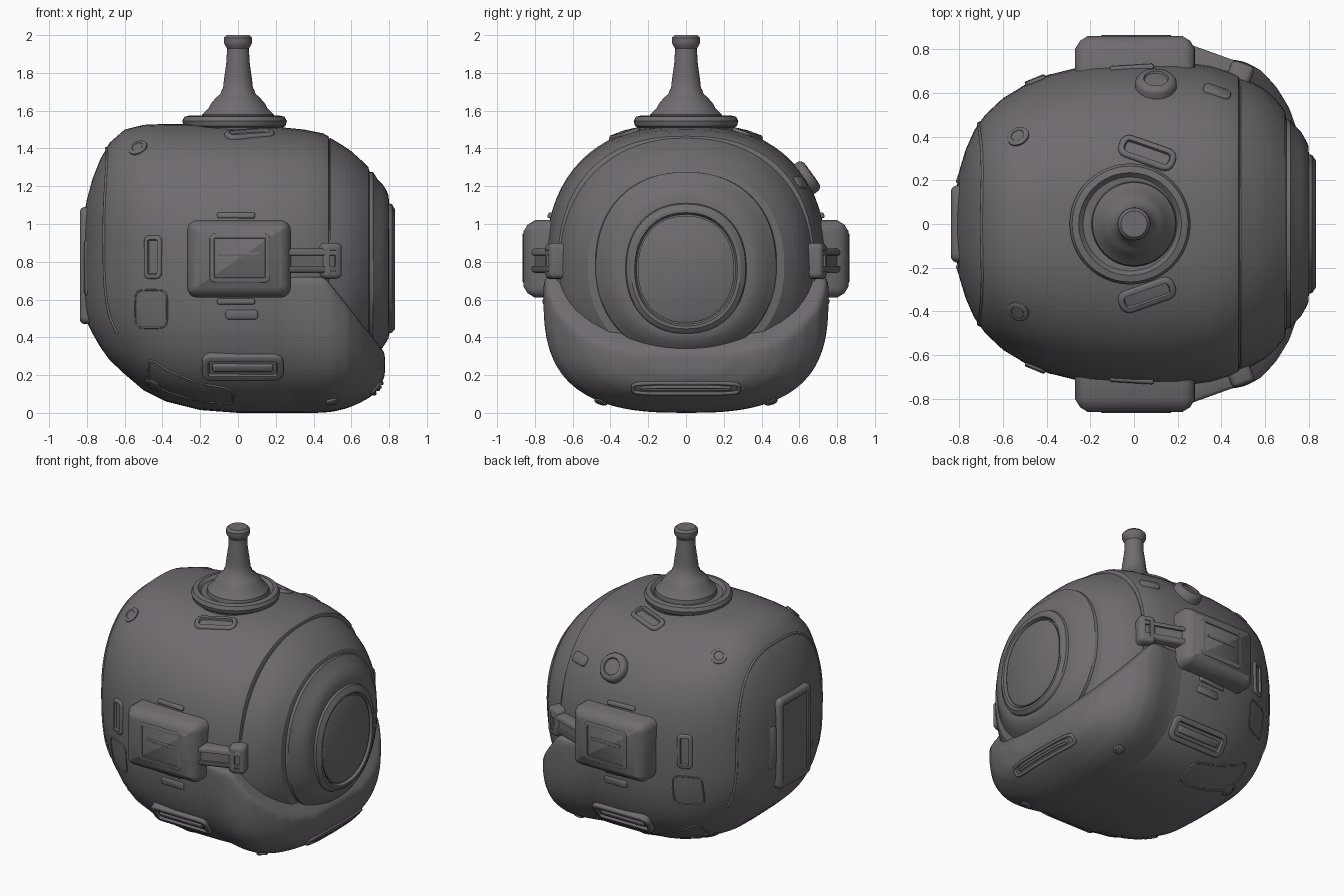
import bpy, bmesh, math
from mathutils import Vector, Matrix
from mathutils.bvhtree import BVHTree

if "Cube" in bpy.data.objects:
    bpy.data.objects.remove(bpy.data.objects["Cube"])

metal = bpy.data.materials.new("dark_grey_metal")
metal.diffuse_color = (0.16, 0.147, 0.162, 1)
metal.use_nodes = True
metal.node_tree.nodes["Principled BSDF"].inputs["Base Color"].default_value = metal.diffuse_color


def finish(name, bm, angle=35):
    bmesh.ops.recalc_face_normals(bm, faces=bm.faces)
    me = bpy.data.meshes.new(name)
    bm.to_mesh(me)
    bm.free()
    me.materials.append(metal)
    ob = bpy.data.objects.new(name, me)
    bpy.context.collection.objects.link(ob)
    bpy.ops.object.select_all(action='DESELECT')
    ob.select_set(True)
    bpy.context.view_layer.objects.active = ob
    bpy.ops.object.shade_smooth_by_angle(angle=math.radians(angle))
    return ob


def skin(bm, rings):
    n = len(rings[0])
    for a, b in zip(rings, rings[1:]):
        for i in range(n):
            bm.faces.new((a[i], a[(i + 1) % n], b[(i + 1) % n], b[i]))
    bm.faces.new(rings[0])
    bm.faces.new(rings[-1])
    bmesh.ops.recalc_face_normals(bm, faces=bm.faces)


def loft(sections, e_top, e_low, n=72):
    """Superellipse sections (x, top z, bottom z, half width) along x."""
    bm, rings = bmesh.new(), []
    for x, zt, zb, hw in sections:
        ring = []
        for i in range(n):
            c, s = math.cos(2 * math.pi * i / n), math.sin(2 * math.pi * i / n)
            e = e_top if s > 0 else e_low
            y = hw * math.copysign(abs(c) ** (2 / e), c)
            z = (zt + zb) / 2 + (zt - zb) / 2 * math.copysign(abs(s) ** (2 / e), s)
            ring.append(bm.verts.new((x, y, z)))
        rings.append(ring)
    skin(bm, rings)
    return bm


def lathe(profile, n=48):
    bm = bmesh.new()
    skin(bm, [[bm.verts.new((r * math.cos(2 * math.pi * i / n), r * math.sin(2 * math.pi * i / n), z))
               for i in range(n)] for r, z in profile])
    return bm


def frame(loc, normal, up):
    z = Vector(normal).normalized()
    y = Vector(up)
    y = (y - z * y.dot(z)).normalized()
    x = y.cross(z)
    m = Matrix((x, y, z)).transposed().to_4x4()
    m.translation = loc
    return m


def hit(tree, origin, direction):
    d = Vector(direction)
    loc, nor, _, _ = tree.ray_cast(Vector(origin), d)
    return loc, (-nor if nor.dot(d) > 0 else nor)


def panel(name, m, w, h, out, sink=0.08, r=0.03, bev=0.015, rim=0, recess=0):
    """Rounded plate standing 'out' from the frame, with an optional recess."""
    bm = bmesh.new()
    bmesh.ops.create_cube(bm, size=1)
    bmesh.ops.transform(bm, verts=bm.verts, matrix=Matrix.Translation((0, 0, (out - bev - sink) / 2))
                        @ Matrix.Diagonal((w, h, out - bev + sink, 1)))
    ed = [e for e in bm.edges if abs(e.verts[0].co.z - e.verts[1].co.z) > 1e-4]
    bmesh.ops.bevel(bm, geom=ed, offset=r, segments=4, profile=0.5, affect='EDGES')
    top = max(bm.faces, key=lambda f: f.calc_center_median().z)
    bmesh.ops.inset_individual(bm, faces=[top], thickness=bev * 0.4, depth=bev * 0.65)
    bmesh.ops.inset_individual(bm, faces=[top], thickness=bev * 0.6, depth=bev * 0.35)
    if rim:
        bmesh.ops.inset_individual(bm, faces=[top], thickness=rim, depth=0)
        bmesh.ops.inset_individual(bm, faces=[top], thickness=0.006, depth=-recess)
    bmesh.ops.transform(bm, verts=bm.verts, matrix=m)
    return finish(name, bm)


def stud(name, tree, origin, direction, r, out):
    loc, nor = hit(tree, origin, direction)
    bm = lathe([(r, -0.05), (r, out * 0.5), (r * 0.9, out * .85), (r * 0.75, out), (r * 0.6, out), (r * 0.55, out * 0.8),
                (r * 0.1, out * 0.85)], 24)
    bmesh.ops.transform(bm, verts=bm.verts, matrix=frame(loc, nor, (0.3, 0.2, 1)))
    finish(name, bm)


def seam(name, tree, origins, direction, r=0.006, closed=False):
    """Thin ridge projected onto a surface."""
    cu = bpy.data.curves.new(name, 'CURVE')
    cu.dimensions, cu.bevel_depth, cu.bevel_resolution = '3D', r, 2
    pts = [hit(tree, o, direction)[0] for o in origins]
    sp = cu.splines.new('POLY')
    sp.points.add(len(pts) - 1)
    for p, q in zip(sp.points, pts):
        p.co = (*q, 1)
    sp.use_cyclic_u = closed
    cu.materials.append(metal)
    bpy.context.collection.objects.link(bpy.data.objects.new(name, cu))


def oblong(w, h, e=5, n=48):
    out = []
    for i in range(n):
        c, s = math.cos(2 * math.pi * i / n), math.sin(2 * math.pi * i / n)
        out.append((w / 2 * math.copysign(abs(c) ** (2 / e), c), h / 2 * math.copysign(abs(s) ** (2 / e), s)))
    return out


# Main shell
bm = loft([(-.815, 1.05, .52, .14), (-.80, 1.13, .48, .24), (-.77, 1.24, .42, .34), (-.73, 1.34, .35, .43),
           (-.68, 1.43, .28, .50), (-.60, 1.50, .205, .575), (-.5, 1.525, .12, .635), (-.38, 1.53, .06, .685),
           (-.2, 1.53, .015, .73), (0, 1.525, 0, .745), (.2, 1.515, 0, .745), (.35, 1.50, 0, .725),
           (.45, 1.48, .015, .695), (.478, 1.465, .025, .68), (.485, 1.445, .05, .66)], 2.4, 2.9)
body = BVHTree.FromBMesh(bm)
finish("shell", bm)

# Face dome with stepped rings, and the oval window
finish("face_dome", loft([(.44, 1.44, .08, .66), (.49, 1.455, .08, .67), (.54, 1.425, .11, .65), (.60, 1.385, .16, .615),
                          (.65, 1.34, .22, .57), (.69, 1.30, .26, .52), (.697, 1.275, .30, .48),
                          (.715, 1.275, .30, .475), (.74, 1.235, .325, .445), (.765, 1.21, .345, .42),
                          (.785, 1.18, .375, .385), (.797, 1.15, .395, .36),
                          (.80, 1.11, .42, .32), (.815, 1.105, .425, .315), (.832, 1.075, .445, .29),
                          (.832, 1.06, .46, .272), (.812, 1.05, .47, .262)], 2.2, 2.2), 25)
finish("window", loft([(.7, 1.042, .477, .255), (.822, 1.042, .477, .255), (.829, 1.03, .489, .243)], 2.2, 2.2))

# Chin guard: fuller shell cut along the sloping lip
bm = loft([(.1, 1.5, .02, .73), (.3, 1.42, 0, .745), (.42, 1.25, 0, .757), (.5, 1.13, .005, .745), (.58, 1.03, .025, .705),
           (.65, .92, .055, .63), (.71, .77, .09, .535), (.75, .6, .13, .42), (.778, .46, .2, .26)], 2.4, 2.8)
for co, no in (((.46, 0, .72), (.785, 0, .62)), ((0, 0, .72), (0, 0, 1))):
    bmesh.ops.bisect_plane(bm, geom=bm.verts[:] + bm.edges[:] + bm.faces[:], plane_co=co, plane_no=no, clear_outer=True)
    bmesh.ops.holes_fill(bm, edges=[e for e in bm.edges if e.is_boundary], sides=0)
chin_tree = BVHTree.FromBMesh(bm)
chin = finish("chin_guard", bm)
rm = chin.modifiers.new("remesh", 'REMESH')
rm.mode, rm.voxel_size, rm.use_smooth_shade = 'VOXEL', 0.018, True
sm = chin.modifiers.new("round", 'SMOOTH')
sm.factor, sm.iterations = 0.5, 8

# Slot on the chin front
for k, (w, h, r) in enumerate(((.56, .055, .011), (.46, .012, .009))):
    seam(f"chin_slot_{k}", chin_tree, [(2, a, .13 + b) for a, b in oblong(w, h)], (-1, 0, 0), r, True)

# Antenna on its collar
finish("antenna", lathe([(.1, 1.5), (.195, 1.55), (.19, 1.58), (.155, 1.615), (.145, 1.635), (.115, 1.67), (.092, 1.69),
                         (.086, 1.71), (.079, 1.72), (.075, 1.76), (.061, 1.86), (.058, 1.93), (.068, 1.945),
                         (.075, 1.96), (.074, 1.985), (.06, 2.0), (.01, 2.0)]))
collar = finish("collar", lathe([(.2, 1.4), (.24, 1.4), (.255, 1.51), (.27, 1.52), (.277, 1.545), (.265, 1.568),
                                 (.235, 1.575), (.215, 1.555), (.1, 1.55)]))
collar.location.x = -.018

# Parts on both sides
for s, side in ((-1, "near"), (1, "far")):
    n, up = (0, s, 0), (0, 0, 1)
    panel(f"side_box_{side}", frame((.005, s * .74, .815), n, up), .55, .41, .12, .1, .055, .06)
    panel(f"side_box_plate_{side}", frame((.01, s * .86, .82), n, up), .32, .26, .005, .02, .03, .004, .02, .012)
    panel(f"side_box_bar_{side}", frame((.01, s * .86, .84), n, up), .22, .02, .003, .02, .005, .002)
    t = Vector((.36, s, 0))
    panel(f"strap_{side}", frame((.38, s * .75, .805), t, up), .34, .13, .025, .07, .02, .015, .02, .012)
    panel(f"buckle_{side}", frame((.495, s * .71, .805), t, up), .11, .19, .025, .1, .03, .018, .02, .022)
    # Slots, vents and brackets around the box
    for name, x, z, w, h, out, rim in (("slot", -.45, .825, .1, .23, .012, .016), ("lower_vent", .025, .24, .43, .16, .015, .025),
                                       ("vent_core", .025, .24, .32, .045, .014, 0), ("upper_bracket", -.01, 1.045, .2, .03, .012, 0),
                                       ("lower_bracket", -.01, .59, .2, .03, .012, 0), ("small_plate", .02, .52, .17, .05, .008, 0)):
        loc, nor = hit(body, (x, s * 3, z), (0, -s, 0))
        panel(f"{name}_{side}", frame(loc, nor, up), w, h, out, .05, min(w, h) * .3, .007, rim, .018)
    # Raised panel outlines
    seam(f"panel_outline_{side}", body, [(-.46 + a, s * 3, .55 + b) for a, b in oblong(.17, .2)], (0, -s, 0), .005, True)
    seam(f"low_panel_{side}", body, [(-.25 + a, s * .47 + b, -2) for a, b in oblong(.45, .16)], (0, 0, 1), .006, True)
    # Studs, top vents and back bars
    stud(f"crown_stud_{side}", body, (-.53, s * .4, 3), (0, 0, -1), .052, .01)
    stud(f"low_stud_{side}", body, (-.45, s * .38, -2), (0, 0, 1), .05, .01)
    stud(f"chin_stud_{side}", chin_tree, (.5, s * .45, -2), (0, 0, 1), .035, .01)
    loc, nor = hit(body, (.06, s * .325, 3), (0, 0, -1))
    panel(f"top_vent_{side}", frame(loc, nor, (s * .35, 1, 0)), .27, .11, .014, .05, .045, .01, .016, .018)
    panel(f"back_bar_{side}", frame((-.78, s * .205, .77), (-1, s * .35, 0), up), .06, .3, .03, .06, .02, .012)

# Back hatch and the arched seam around it
panel("back_hatch", frame((-.80, 0, .78), (-1, 0, 0), (0, 0, 1)), .35, .62, .037, .1, .04, .02, .025, .006)
legs = [.42 + .02 * i for i in range(19)]
arch = [(-3, .46, z) for z in legs]
arch += [(-3, .46 * math.copysign(abs(math.cos(a)) ** .7, math.cos(a)), .8 + .6 * math.sin(a) ** .8)
         for a in [math.pi * i / 60 for i in range(1, 60)]]
arch += [(-3, -.46, z) for z in reversed(legs)]
seam("back_arch", body, arch, (1, 0, 0), .008)

# Single round cap and small oval cover on the far shoulder
stud("shoulder_cap", body, (.1, 3, 1.24), (0, -1, 0), .095, .045)
loc, nor = hit(body, (.38, 3, 1.22), (0, -1, 0))
panel("shoulder_cover", frame(loc, nor, (0, 0, 1)), .13, .07, .012, .05, .025, .008)
